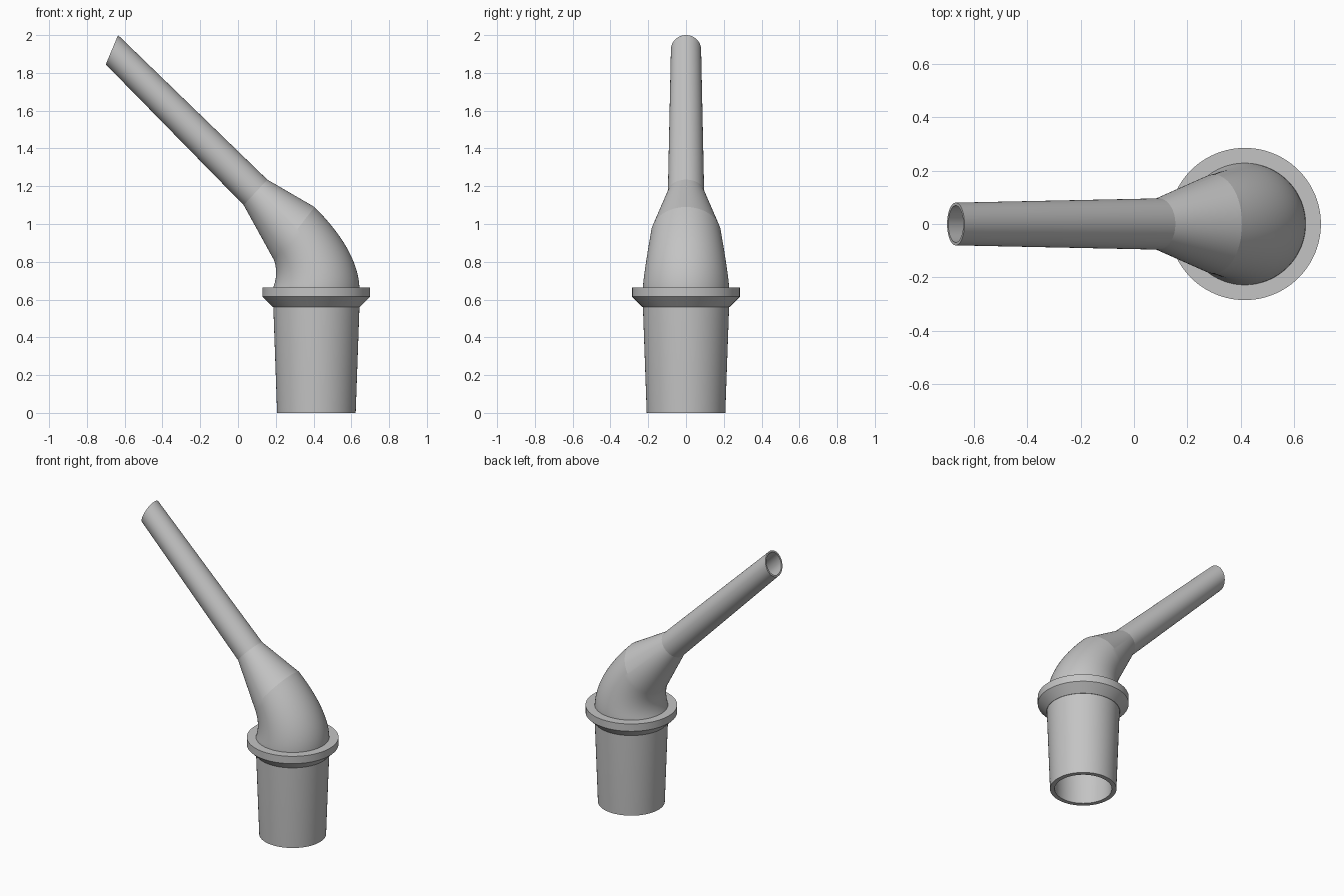
import bpy, bmesh, math
from mathutils import Vector

SEG = 96
AXIS_X = 0.415

cube = bpy.data.objects.get("Cube")
if cube:
    bpy.data.objects.remove(cube, do_unlink=True)

grey = bpy.data.materials.new("plain grey")
grey.use_nodes = True
COLOUR = (0.55, 0.55, 0.55, 1)
grey.diffuse_color = COLOUR
grey.node_tree.nodes["Principled BSDF"].inputs["Base Color"].default_value = COLOUR


def loft(name, stations):
    """Closed skin through elliptical rings: (inner side xz, outer side xz, half width in y)."""
    bm = bmesh.new()
    rings = []
    for a, b, width in stations:
        centre, half = (a + b) / 2, (b - a) / 2
        ring = []
        for i in range(SEG):
            t = math.tau * i / SEG
            p = centre + half * math.cos(t)
            ring.append(bm.verts.new((p.x, width * math.sin(t), p.y)))
        rings.append(ring)
    for r, s in zip(rings, rings[1:] + rings[:1]):
        for i in range(SEG):
            j = (i + 1) % SEG
            bm.faces.new((r[i], r[j], s[j], s[i]))
    bmesh.ops.recalc_face_normals(bm, faces=bm.faces)
    mesh = bpy.data.meshes.new(name)
    bm.to_mesh(mesh)
    bm.free()
    mesh.materials.append(grey)
    obj = bpy.data.objects.new(name, mesh)
    bpy.context.collection.objects.link(obj)
    bpy.ops.object.select_all(action='DESELECT')
    obj.select_set(True)
    bpy.context.view_layer.objects.active = obj
    bpy.ops.object.shade_smooth_by_angle(angle=math.radians(10))
    return obj


def level(radius, z):
    """Horizontal round ring on the socket axis."""
    return Vector((AXIS_X - radius, z)), Vector((AXIS_X + radius, z)), radius


def bezier(p, q, r, t):
    return Vector(p) * (1 - t) ** 2 + Vector(q) * 2 * t * (1 - t) + Vector(r) * t * t


# Tapered socket
outer = [level(0.208, 0), level(0.228, 0.56)]

# Bent elbow
STEPS = 16
for k in range(STEPS + 1):
    t = k / STEPS
    outer.append((bezier((0.187, 0.665), (0.215, 0.74), (0.19, 0.81), t),
                  bezier((0.643, 0.665), (0.633, 0.862), (0.405, 1.09), t),
                  0.228 - 0.043 * t ** 1.3))

# Reducer and slanted mouth tube
outer.append((Vector((0.03, 1.10)), Vector((0.155, 1.235)), 0.096))
outer.append((Vector((-0.70, 1.845)), Vector((-0.635, 2.0)), 0.08))

# Bore through the whole length, slightly narrower than the outside
bore = []
for a, b, width in outer:
    c, s = (a + b) / 2, 0.86
    bore.append((c + (a - c) * s, c + (b - c) * s, width * s))
loft("bent_tube", outer + bore[::-1])

# Collar with a bevelled underside
loft("collar", [level(0.22, 0.56), level(0.23, 0.56), level(0.285, 0.615),
                level(0.285, 0.665), level(0.22, 0.665)])
